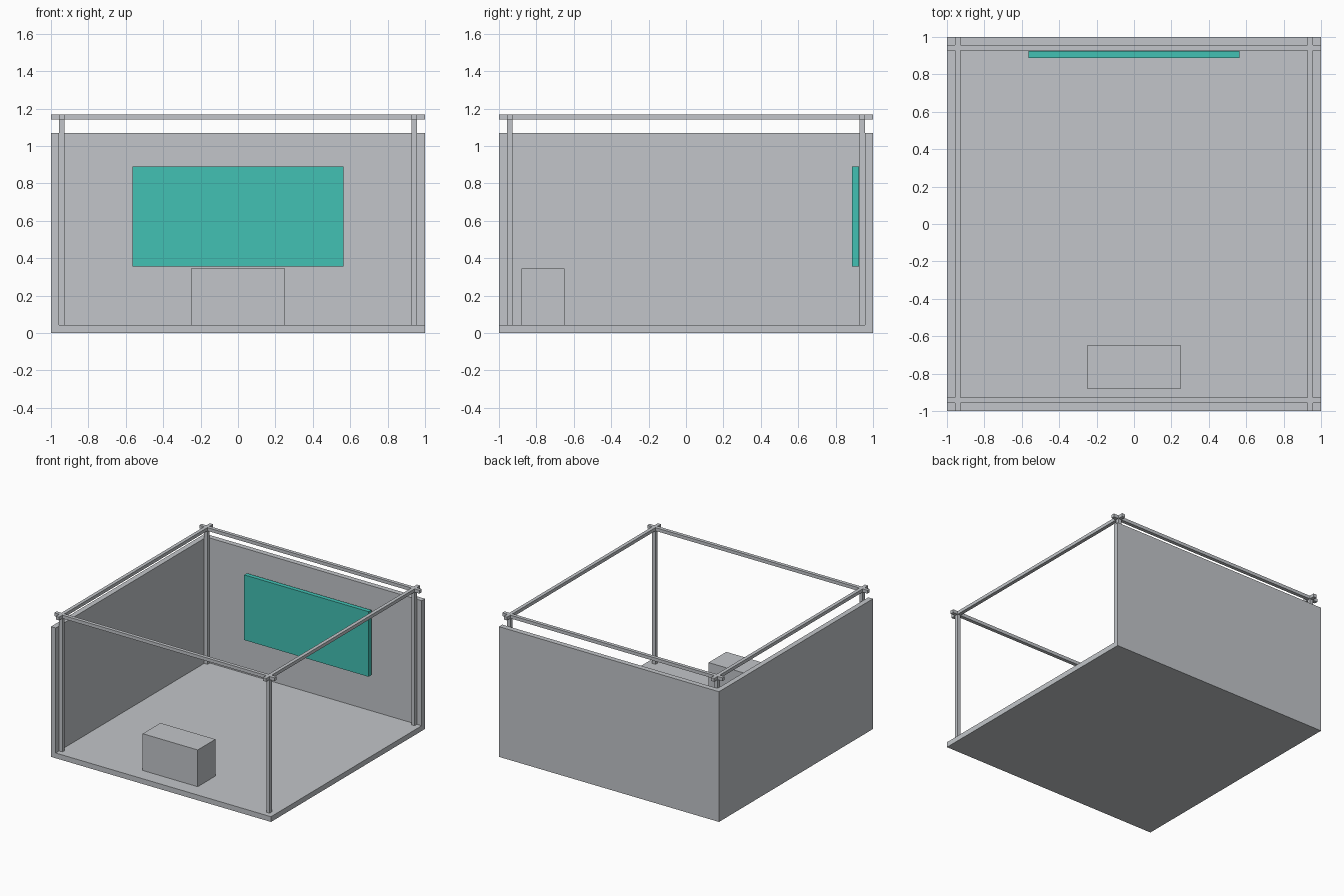
import bpy

if "Cube" in bpy.data.objects:
    bpy.data.objects.remove(bpy.data.objects["Cube"], do_unlink=True)


def make_material(name, rgb):
    mat = bpy.data.materials.new(name)
    mat.use_nodes = True
    colour = (*rgb, 1.0)
    mat.diffuse_color = colour
    mat.node_tree.nodes["Principled BSDF"].inputs["Base Color"].default_value = colour
    return mat


def box(name, low, high, mat):
    """Axis-aligned box between two opposite corners."""
    centre = [(a + b) / 2 for a, b in zip(low, high)]
    bpy.ops.mesh.primitive_cube_add(size=1, location=centre)
    obj = bpy.context.object
    obj.name = name
    obj.scale = [b - a for a, b in zip(low, high)]
    bpy.ops.object.transform_apply(location=False, rotation=False, scale=True)
    obj.data.materials.append(mat)
    return obj


grey = make_material("light grey", (0.54, 0.56, 0.585))
teal = make_material("teal", (0.054, 0.533, 0.456))

SLAB = 0.043          # floor and wall thickness
INNER = 1 - SLAB
WALL_TOP = 1.07
POST_TOP, FRAME_TOP = 1.14, 1.167
BAR_IN, BAR_OUT = 0.927, 0.956

# Floor and the two walls, closed at the back and the right
box("floor", (-1, -1, 0), (1, 1, SLAB), grey)
box("back_wall", (-1, INNER, SLAB), (1, 1, WALL_TOP), grey)
box("right_wall", (-1, -1, SLAB), (-INNER, INNER, WALL_TOP), grey)

# Corner posts and the crossing top beams
bar_range = {-1: (-BAR_OUT, -BAR_IN), 1: (BAR_IN, BAR_OUT)}
for sx, side in ((-1, "right"), (1, "left")):
    x0, x1 = bar_range[sx]
    for sy, end in ((-1, "front"), (1, "back")):
        y0, y1 = bar_range[sy]
        box(f"{end}_{side}_post", (x0, y0, SLAB), (x1, y1, POST_TOP), grey)
    box(f"{side}_beam", (x0, -1, POST_TOP), (x1, 1, FRAME_TOP), grey)
for sy, end in ((-1, "front"), (1, "back")):
    y0, y1 = bar_range[sy]
    box(f"{end}_beam", (-1, y0, POST_TOP), (1, y1, FRAME_TOP), grey)

# Wall screen and counter
box("screen", (-0.565, 0.888, 0.355), (0.565, 0.924, 0.89), teal)
box("counter", (-0.25, -0.88, SLAB), (0.25, -0.65, 0.345), grey)
